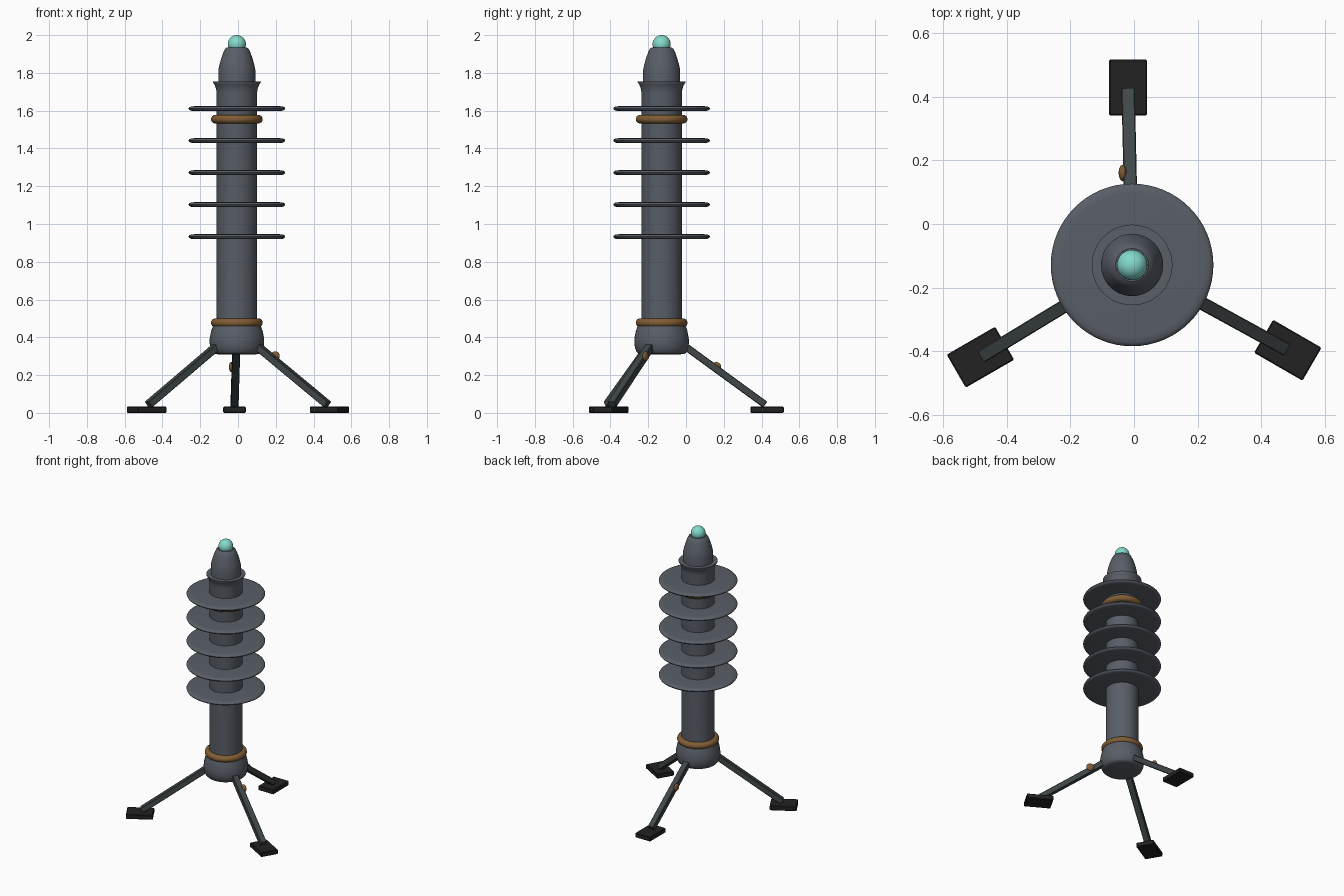
import bpy, math
from mathutils import Vector, Matrix

if "Cube" in bpy.data.objects:
    bpy.data.objects.remove(bpy.data.objects["Cube"])

CX, CY = -0.006, -0.129   # axis of the pylon


def mat(name, rgb):
    m = bpy.data.materials.new(name)
    m.diffuse_color = (*rgb, 1)
    m.use_nodes = True
    m.node_tree.nodes["Principled BSDF"].inputs["Base Color"].default_value = m.diffuse_color
    return m


GREY = mat("slate grey", (0.100, 0.112, 0.135))
LEG = mat("dark grey green", (0.052, 0.064, 0.066))
BLACK = mat("rubber black", (0.016, 0.016, 0.016))
BRONZE = mat("bronze", (0.22, 0.11, 0.035))
TEAL = mat("glow teal", (0.23, 0.70, 0.60))


def finish(ob, name, m, smooth=True):
    ob.name = name
    ob.data.materials.append(m)
    if smooth:
        bpy.ops.object.select_all(action='DESELECT')
        ob.select_set(True)
        bpy.context.view_layer.objects.active = ob
        bpy.ops.object.shade_smooth_by_angle(angle=math.radians(35))
    return ob


def lathe(name, profile, m, z=0, seg=48):
    """Revolve (radius, height) points, bottom to top, and cap both ends."""
    verts, faces, n = [], [], len(profile)
    for r, h in profile:
        for i in range(seg):
            a = 2 * math.pi * i / seg
            verts.append((r * math.cos(a), r * math.sin(a), h))
    for k in range(n - 1):
        for i in range(seg):
            j = (i + 1) % seg
            faces.append((k * seg + i, k * seg + j, (k + 1) * seg + j, (k + 1) * seg + i))
    faces.append(tuple(reversed(range(seg))))
    faces.append(tuple(range((n - 1) * seg, n * seg)))
    me = bpy.data.meshes.new(name)
    me.from_pydata(verts, [], faces)
    ob = bpy.data.objects.new(name, me)
    bpy.context.collection.objects.link(ob)
    ob.location = (CX, CY, z)
    return finish(ob, name, m)


def box(name, size, matrix, m, bevel):
    bpy.ops.mesh.primitive_cube_add(size=1)
    ob = bpy.context.object
    for v in ob.data.vertices:
        v.co = Vector(v.co[i] * size[i] for i in range(3))
    ob.matrix_world = matrix
    b = ob.modifiers.new("bevel", 'BEVEL')
    b.width, b.segments = bevel, 1
    return finish(ob, name, m, False)


# body: base pot, column with flared lip, nose cone
lathe("base_pot", [(0.10, 0.31), (0.122, 0.313), (0.132, 0.322), (0.141, 0.345), (0.145, 0.375),
                   (0.143, 0.40), (0.136, 0.435), (0.125, 0.465), (0.105, 0.478)], GREY)
lathe("column", [(0.107, 0.45), (0.107, 1.695), (0.110, 1.715), (0.117, 1.735),
                 (0.127, 1.75), (0.127, 1.755)], GREY)
lathe("nose_cone", [(0.098, 1.74), (0.098, 1.815), (0.093, 1.84), (0.085, 1.87),
                    (0.073, 1.905), (0.062, 1.928), (0.052, 1.935)], GREY)

# cooling discs
for k in range(5):
    lathe(f"disc_{k + 1}", [(0.225, -0.013), (0.244, -0.011), (0.253, -0.006), (0.256, 0),
                            (0.253, 0.006), (0.244, 0.011), (0.225, 0.013)],
          GREY, 0.933 + k * 0.1695, 64)

# bronze rings
for name, z in (("lower_ring", 0.477), ("upper_ring", 1.555)):
    bpy.ops.mesh.primitive_torus_add(location=(CX, CY, z), major_radius=0.114, minor_radius=0.023,
                                     major_segments=48, minor_segments=16)
    finish(bpy.context.object, name, BRONZE)

# glowing tip
bpy.ops.mesh.primitive_uv_sphere_add(segments=32, ring_count=16, radius=0.048,
                                     location=(CX, CY, 1.952))
finish(bpy.context.object, "tip_ball", TEAL)

# tripod legs, feet and side knobs (knob radius and height along leg)
knobs = {0: (0.29, 0.243), 2: (0.219, 0.30)}
for k in range(3):
    ang = math.radians(91.3 + 120 * k)
    out = Vector((math.cos(ang), math.sin(ang), 0))
    side = Vector((-out.y, out.x, 0))
    axis = Vector((CX, CY, 0))
    a, b = axis + out * 0.07 + Vector((0, 0, 0.392)), axis + out * 0.548 + Vector((0, 0, 0.044))
    d = (b - a).normalized()
    rot = Matrix((d, side, d.cross(side))).transposed().to_4x4()
    box(f"leg_{k + 1}", ((b - a).length, 0.042, 0.038),
        Matrix.Translation((a + b) / 2) @ rot, LEG, 0.003)
    foot = axis + out * 0.559 + Vector((0, 0, 0.0165))
    box(f"foot_{k + 1}", (0.176, 0.12, 0.033),
        Matrix.Translation(foot) @ Matrix.Rotation(math.radians(90 + 120 * k), 4, 'Z'), BLACK, 0.004)
    if k in knobs:
        r, z = knobs[k]
        bpy.ops.mesh.primitive_uv_sphere_add(segments=20, ring_count=10, radius=1)
        ob = bpy.context.object
        ob.matrix_world = (Matrix.Translation(axis + out * r + side * 0.023 + Vector((0, 0, z))) @ rot
                           @ Matrix.Diagonal((0.026, 0.013, 0.026, 1)))
        finish(ob, f"knob_{k + 1}", BRONZE)
